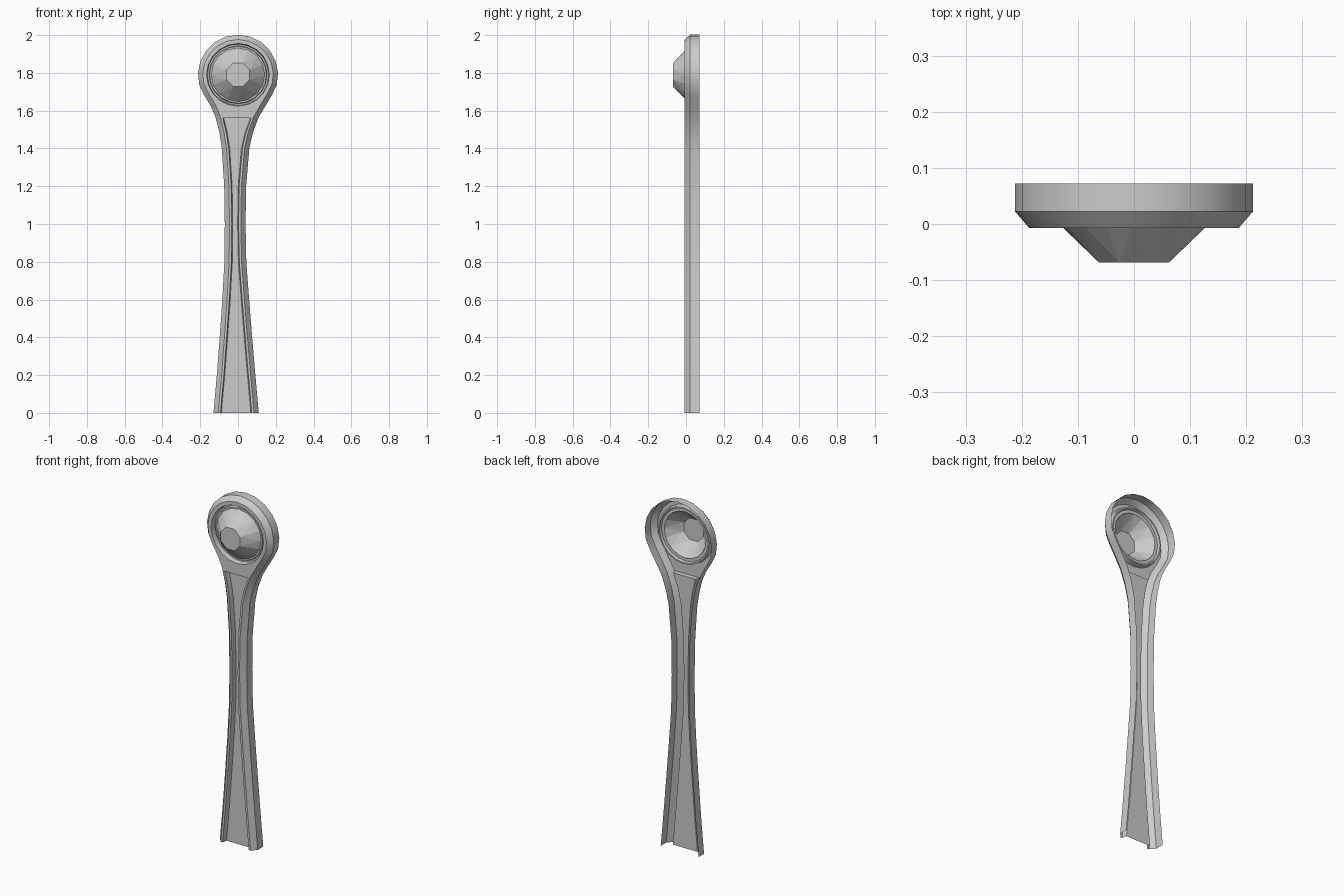
import bpy, bmesh, math
from mathutils import Vector

if "Cube" in bpy.data.objects:
    bpy.data.objects.remove(bpy.data.objects["Cube"])

FRONT, BEVEL_Y, BACK = -0.007, 0.022, 0.072
HEAD = Vector((0, 1.79))


def finish(bm, name, smooth):
    bmesh.ops.recalc_face_normals(bm, faces=bm.faces)
    if sum(f.normal.y * f.calc_area() for f in bm.faces) > 0:
        bmesh.ops.reverse_faces(bm, faces=bm.faces)
    me = bpy.data.meshes.new(name)
    bm.to_mesh(me)
    bm.free()
    ob = bpy.data.objects.new(name, me)
    bpy.context.collection.objects.link(ob)
    if smooth:
        bpy.ops.object.select_all(action='DESELECT')
        ob.select_set(True)
        bpy.context.view_layer.objects.active = ob
        bpy.ops.object.shade_smooth_by_angle(angle=math.radians(25))


def row(bm, pts, y):
    return [bm.verts.new((p[0], y, p[1])) for p in pts]


def bridge(bm, a, b, closed=False):
    n = len(a)
    for i in range(n if closed else n - 1):
        j = (i + 1) % n
        bm.faces.new((a[i], a[j], b[j], b[i]))


def circle(r, n, turn=0.0):
    return [HEAD + r * Vector((math.sin(t), math.cos(t)))
            for t in (math.tau * (i + turn) / n for i in range(n))]


def path_edges(verts, closed=False):
    bm_edges = []
    pairs = list(zip(verts, verts[1:])) + ([(verts[-1], verts[0])] if closed else [])
    for a, b in pairs:
        bm_edges.append(body.edges.get((a, b)) or body.edges.new((a, b)))
    return bm_edges


# handle stations: height, centre x, half width
stem = [(0, -.01, .12), (.2, -.01, .102), (.4, -.011, .086), (.6, -.012, .071),
        (.8, -.014, .058), (1.0, -.015, .055), (1.2, -.015, .058),
        (1.4, -.013, .073), (1.48, -.01, .088), (1.56, -.005, .112)]
neck = [(1.62, 0, .142), (1.68, 0, .178)]
left = [Vector((c - h, z)) for z, c, h in stem + neck]
right = [Vector((c + h, z)) for z, c, h in reversed(stem + neck)]
head = [HEAD + .212 * Vector((math.sin(t), math.cos(t)))
        for t in (math.radians(-105 + 210 * i / 12) for i in range(13))]
outline = left + head + right

# front edge is the outline moved inwards by the bevel width
inner = []
for i, p in enumerate(outline):
    a, b = outline[max(i - 1, 0)], outline[min(i + 1, len(outline) - 1)]
    d = (b - a).normalized()
    q = p + .025 * Vector((d.y, -d.x))
    if i in (0, len(outline) - 1):
        q.y = 0
    inner.append(q)

# hollow body with bevelled outer wall
body = bmesh.new()
back = row(body, outline, BACK)
mid = row(body, outline, BEVEL_Y)
rim = row(body, inner, FRONT)
bridge(body, back, mid)
bridge(body, mid, rim)

# recessed handle panel
panel_l = [Vector((c - h + .037, z)) for z, c, h in stem]
panel_r = [Vector((c + h - .037, z)) for z, c, h in stem]
ledge = row(body, panel_l + panel_r[::-1], FRONT)
slim = Vector((.005, 0))
floor_pts = [p + slim for p in panel_l] + [p - slim for p in panel_r[::-1]]
floor = row(body, floor_pts, .022)
bridge(body, ledge, floor)
n = len(stem)
bridge(body, floor[:n], floor[n:][::-1])

# stepped socket for the gem
rings = [row(body, circle(r, 20), y) for r, y in
         ((.166, FRONT), (.162, .022), (.154, .022), (.150, .008), (.132, .008))]
for a, b in zip(rings, rings[1:]):
    bridge(body, a, b, True)

# flat front face around the panel and socket
loop = rim + ledge[::-1]
edges = path_edges(loop, True) + path_edges(rings[0], True)
bmesh.ops.triangle_fill(body, use_beauty=True, edges=edges, normal=(0, -1, 0))
finish(body, "hollow_body", True)

# faceted gem, open at the back
gem = bmesh.new()
table = row(gem, circle(.067, 8, .5), -.069)
girdle = row(gem, circle(.142, 16), .008)
gem.faces.new(table)
for i in range(8):
    t0, t1 = table[i - 1], table[i]
    g0, g1, g2 = (girdle[(2 * i + k) % 16] for k in (-1, 0, 1))
    gem.faces.new((t0, g0, g1))
    gem.faces.new((t0, g1, t1))
    gem.faces.new((t1, g1, g2))
finish(gem, "faceted_gem", False)
